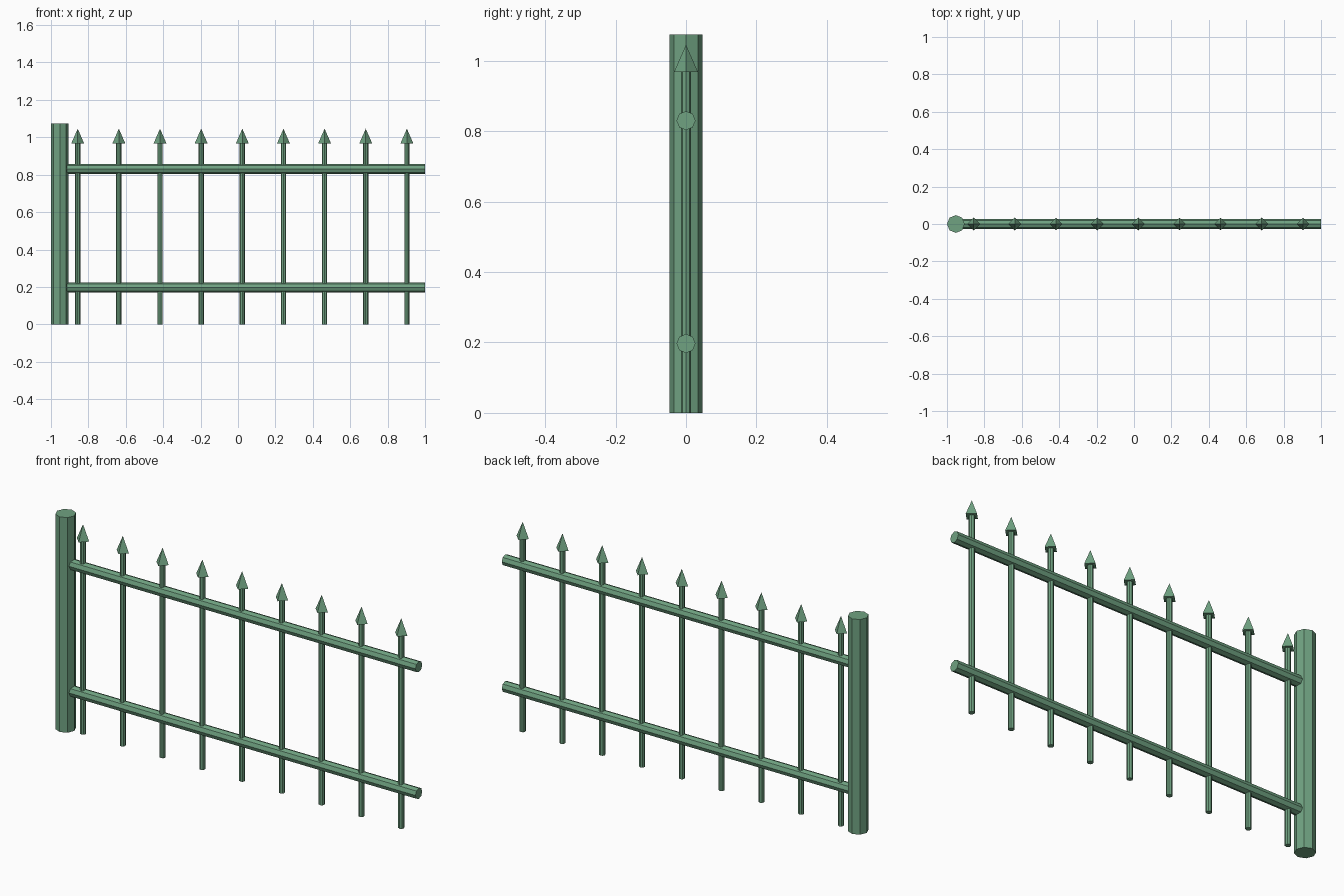
import bpy, math

if "Cube" in bpy.data.objects:
    bpy.data.objects.remove(bpy.data.objects["Cube"])

green = bpy.data.materials.new("fence green")
green.diffuse_color = (0.16, 0.36, 0.22, 1)
green.use_nodes = True
green.node_tree.nodes["Principled BSDF"].inputs["Base Color"].default_value = green.diffuse_color


def rod(name, sides, radius, start, length, along_x=False, top=None, turn=0.0):
    """Flat-shaded prism (or cone) starting at a point, going up or along x."""
    x, y, z = start
    loc = (x + length / 2, y, z) if along_x else (x, y, z + length / 2)
    rot = (0, math.pi / 2, 0) if along_x else (0, 0, turn)
    bpy.ops.mesh.primitive_cone_add(vertices=sides, radius1=radius,
                                    radius2=radius if top is None else top,
                                    depth=length, location=loc, rotation=rot)
    ob = bpy.context.object
    ob.name = name
    ob.data.materials.append(green)
    return ob


# end post
rod("end_post", 8, 0.0475, (-0.9525, 0, 0), 1.075)

# two horizontal rails, running into the post
for name, z in (("lower_rail", 0.197), ("upper_rail", 0.83)):
    rod(name, 8, 0.027, (-0.95, 0, z), 1.95, along_x=True)

# nine pickets with four-sided spear tips
for i in range(9):
    x = -0.857 + 0.22 * i
    rod(f"picket_{i + 1}", 8, 0.014, (x, 0, 0), 0.97)
    rod(f"spear_tip_{i + 1}", 4, 0.034, (x, 0, 0.968), 0.078, top=0)
